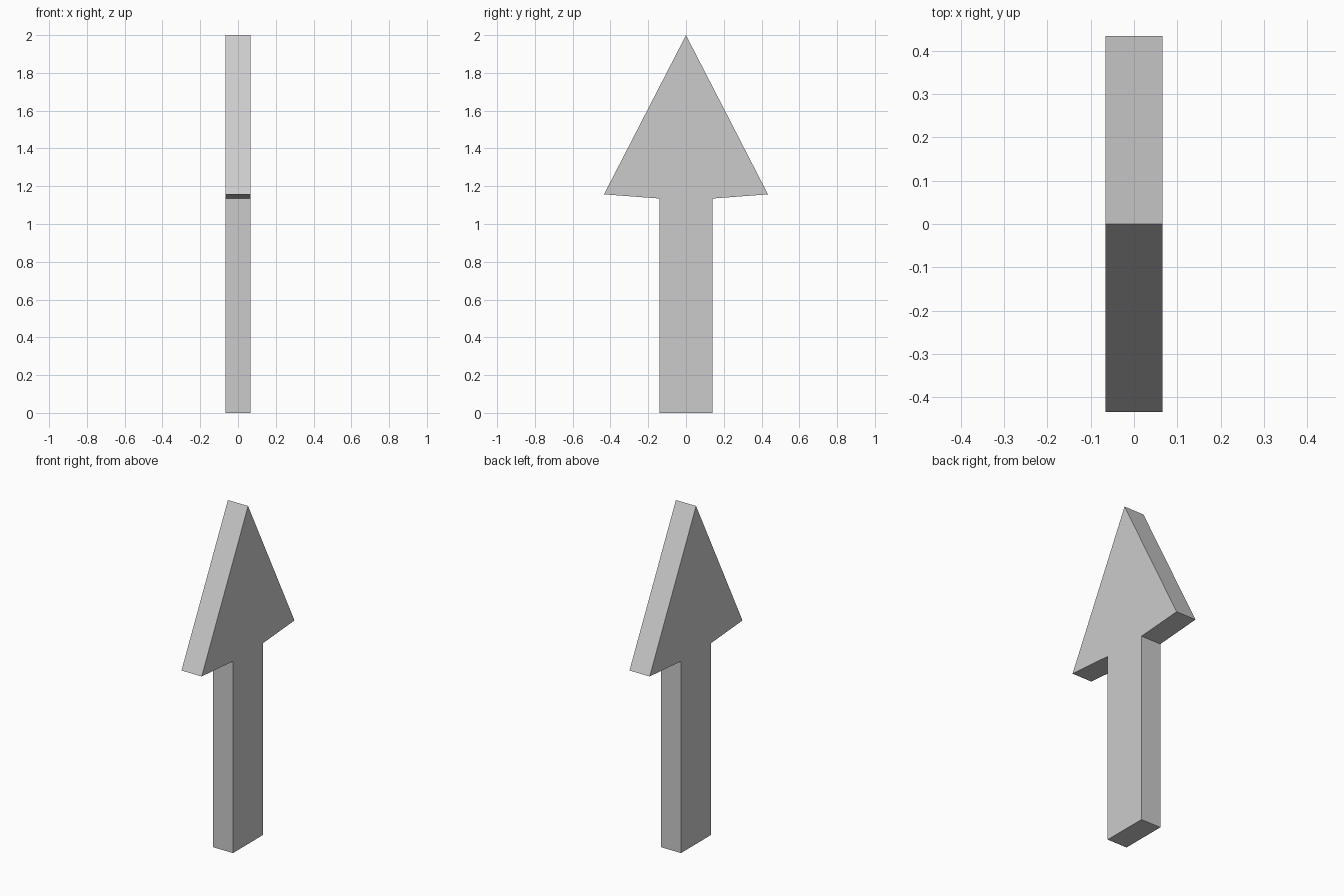
import bpy, bmesh

if "Cube" in bpy.data.objects:
    bpy.data.objects.remove(bpy.data.objects["Cube"])

HALF_THICKNESS = 0.066

# Right half of the arrow outline (y, z), from foot to tip; mirrored for the left half
half = [(0.141, 0.0), (0.141, 1.135), (0.434, 1.157)]
outline = half + [(0.0, 2.0)] + [(-y, z) for y, z in reversed(half)]

# Flat arrow face extruded along x into a solid
bm = bmesh.new()
face = bm.faces.new([bm.verts.new((-HALF_THICKNESS, y, z)) for y, z in outline])
ext = bmesh.ops.extrude_face_region(bm, geom=[face], use_keep_orig=True)
new_verts = [g for g in ext["geom"] if isinstance(g, bmesh.types.BMVert)]
bmesh.ops.translate(bm, verts=new_verts, vec=(2 * HALF_THICKNESS, 0, 0))
bmesh.ops.recalc_face_normals(bm, faces=bm.faces)

mesh = bpy.data.meshes.new("arrow")
bm.to_mesh(mesh)
bm.free()
arrow = bpy.data.objects.new("arrow", mesh)
bpy.context.collection.objects.link(arrow)
